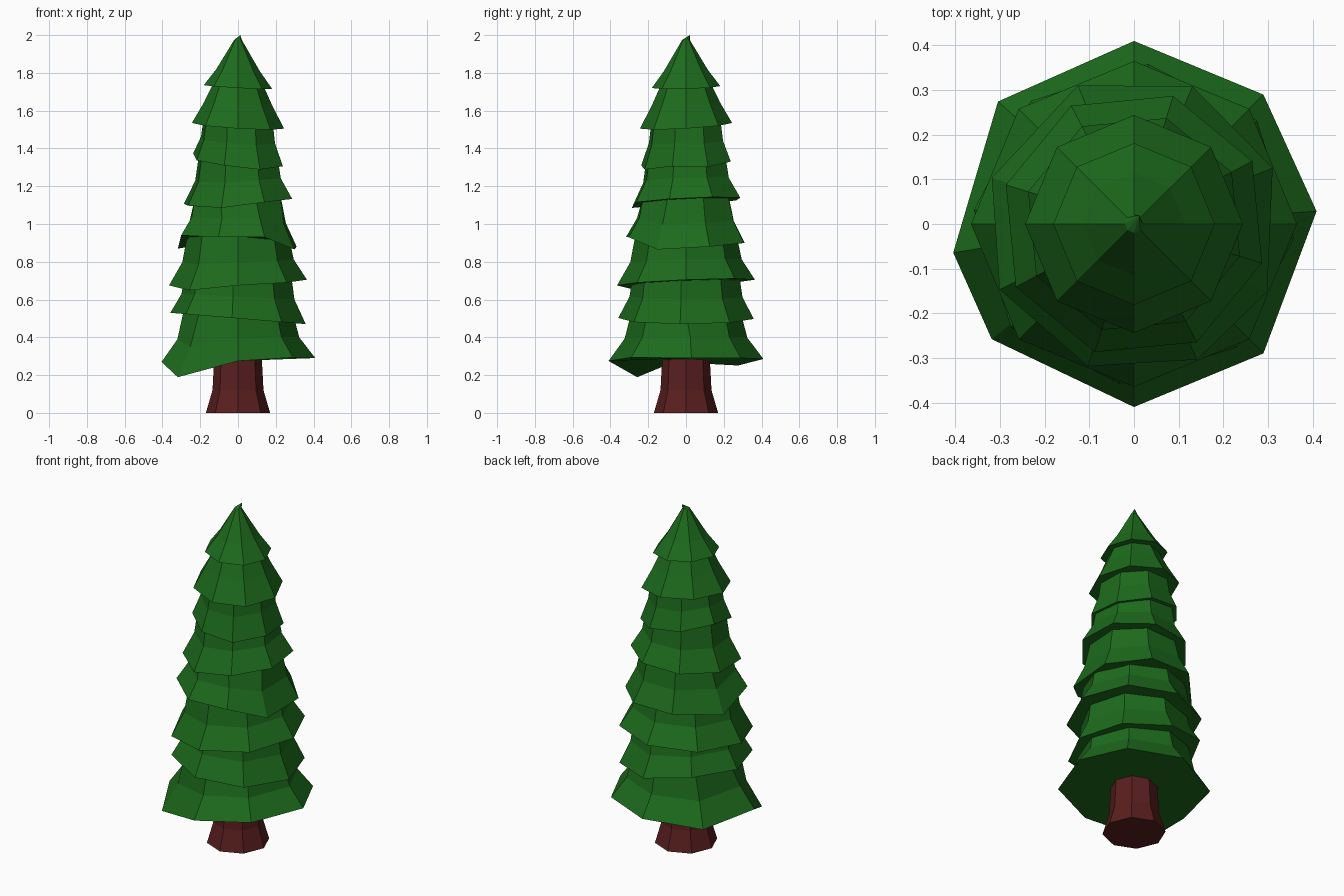
import bpy, bmesh
from math import sin, cos, radians

if "Cube" in bpy.data.objects:
    bpy.data.objects.remove(bpy.data.objects["Cube"])

SIDES = 8


def material(name, rgb):
    m = bpy.data.materials.new(name)
    m.diffuse_color = (*rgb, 1)
    m.use_nodes = True
    m.node_tree.nodes["Principled BSDF"].inputs["Base Color"].default_value = m.diffuse_color
    return m


green = material("needle_green", (0.012, 0.145, 0.012))
brown = material("bark_brown", (0.100, 0.013, 0.013))


def stack(name, rings, mat, tip=None):
    """Skin a stack of point rings, closing the base and the top (or a tip)."""
    bm = bmesh.new()
    loops = [[bm.verts.new(p) for p in ring] for ring in rings]
    for low, high in zip(loops, loops[1:]):
        for i in range(SIDES):
            j = (i + 1) % SIDES
            bm.faces.new((low[i], low[j], high[j], high[i]))
    bm.faces.new(loops[0][::-1])
    if tip:
        apex = bm.verts.new(tip)
        for i in range(SIDES):
            bm.faces.new((loops[-1][i], loops[-1][(i + 1) % SIDES], apex))
    else:
        bm.faces.new(loops[-1])
    bmesh.ops.recalc_face_normals(bm, faces=bm.faces)
    mesh = bpy.data.meshes.new(name)
    bm.to_mesh(mesh)
    bm.free()
    mesh.materials.append(mat)
    obj = bpy.data.objects.new(name, mesh)
    bpy.context.collection.objects.link(obj)


def ring(r, z, rot=0, tilt=(0, 0), bumps={}, soft=1.0):
    """Octagon of radius r; tilt lifts it toward +x / +y, bumps lift and turn corners."""
    pts = []
    for i in range(SIDES):
        lift, turn = bumps.get(i, (0, 0))
        a = radians(rot + 45 * i + turn)
        dz = tilt[0] * cos(a) + tilt[1] * sin(a) + lift
        pts.append((r * cos(a), r * sin(a), z + dz * soft))
    return pts


# Trunk with a flared foot
stack("trunk", [ring(0.17, 0), ring(0.135, 0.12), ring(0.12, 0.40)], brown)

# Branch skirts: rotation, rim height, radii of rim / shoulder / top, tilt, corner bumps
tiers = [
    (0, 0.28, (0.410, 0.325, 0.290), (0.01, 0.005),
     {0: (0, 4), 3: (-0.025, 3), 4: (0, 9), 5: (-0.08, -6), 7: (0.01, 0)}),
    (-5, 0.50, (0.360, 0.300, 0.280), (-0.03, 0), {3: (0.02, 0)}),
    (0, 0.69, (0.365, 0.295, 0.268), (0.015, 0.015), {5: (-0.02, 0)}),
    (22, 0.90, (0.335, 0.273, 0.243), (0, 0),
     {0: (-0.02, 0), 3: (-0.03, 5), 4: (0.04, 4), 5: (0.03, 5), 6: (0.03, 3), 7: (-0.035, -4)}),
    (28, 1.12, (0.300, 0.237, 0.216), (0.018, 0.015), {5: (-0.015, 0)}),
    (-17, 1.32, (0.248, 0.205, 0.188), (-0.03, 0.02), {0: (0.02, 0), 4: (0.02, 0)}),
    (0, 1.52, (0.244, 0.181, 0.118), (-0.015, 0.015), {}),
    (0, 1.725, (0.181, 0.115, 0.020), (-0.01, 0.005), {}),
]
for n, (rot, z, radii, tilt, bumps) in enumerate(tiers):
    tip = (0.012, 0.02, 2.0) if n == len(tiers) - 1 else None
    stack(f"branch_skirt_{n + 1}",
          [ring(radii[0], z, rot, tilt, bumps),
           ring(radii[1], z + (0.09 if tip else 0.115), rot, tilt, bumps, 0.5),
           ring(radii[2], z + 0.25, rot)],
          green, tip)
